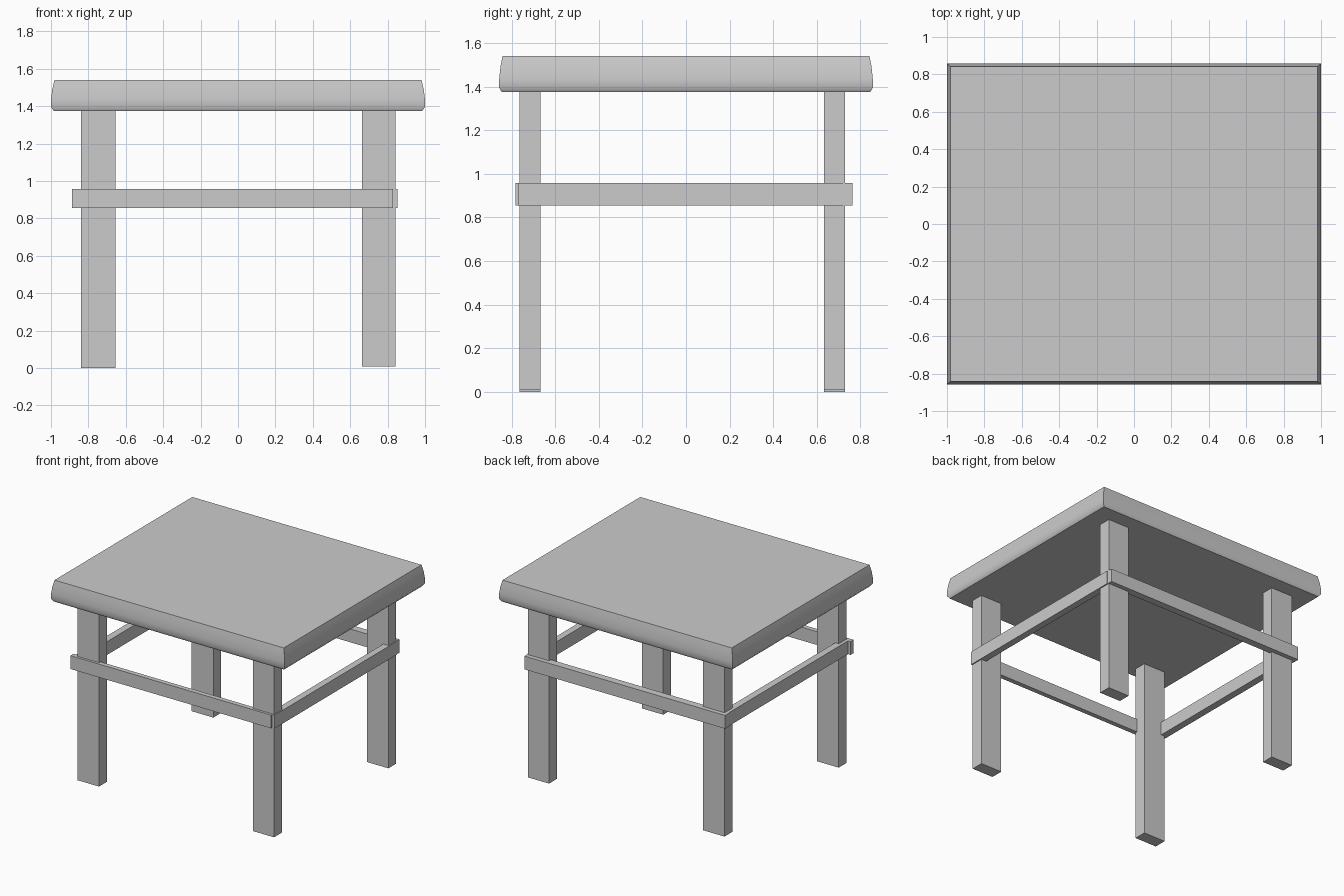
import bpy
import bmesh

if "Cube" in bpy.data.objects:
    bpy.data.objects.remove(bpy.data.objects["Cube"])


def new_object(name, bm):
    bmesh.ops.recalc_face_normals(bm, faces=bm.faces)
    mesh = bpy.data.meshes.new(name)
    bm.to_mesh(mesh)
    bm.free()
    obj = bpy.data.objects.new(name, mesh)
    bpy.context.collection.objects.link(obj)
    return obj


def box(name, x0, x1, y0, y1, z0, z1):
    bm = bmesh.new()
    bmesh.ops.create_cube(bm, size=1)
    for v in bm.verts:
        v.co.x = x1 if v.co.x > 0 else x0
        v.co.y = y1 if v.co.y > 0 else y0
        v.co.z = z1 if v.co.z > 0 else z0
    return new_object(name, bm)


def smooth(obj, angle):
    bpy.ops.object.select_all(action='DESELECT')
    obj.select_set(True)
    bpy.context.view_layer.objects.active = obj
    bpy.ops.object.shade_smooth_by_angle(angle=angle)


# Table top: stacked rectangles giving a softly bulged, mitred edge
bm = bmesh.new()
rings = []
for inset, z in [(0.015, 1.375), (0.0, 1.395), (0.0, 1.435), (0.007, 1.49), (0.019, 1.54)]:
    x, y = 1.0 - inset, 0.857 - inset * 0.8
    rings.append([bm.verts.new(p) for p in [(-x, -y, z), (x, -y, z), (x, y, z), (-x, y, z)]])
for low, high in zip(rings, rings[1:]):
    for i in range(4):
        j = (i + 1) % 4
        bm.faces.new([low[i], low[j], high[j], high[i]])
bm.faces.new(rings[0])
bm.faces.new(rings[-1])
smooth(new_object("table_top", bm), 0.7)

# Four plank legs, broad side to the front
for side, x0, x1, z0 in [("left", -0.84, -0.655, 0.0), ("right", 0.662, 0.843, 0.008)]:
    for end, y0, y1 in [("front", -0.763, -0.667), ("back", 0.634, 0.729)]:
        box(f"{end}_{side}_leg", x0, x1, y0, y1, z0, 1.38)

# Thin rails wrapped around the legs
box("front_rail", -0.887, 0.83, -0.782, -0.745, 0.855, 0.958)
box("back_rail", -0.87, 0.848, 0.706, 0.763, 0.855, 0.958)
box("right_rail", 0.80, 0.852, -0.77, 0.72, 0.855, 0.958)
box("left_rail", -0.865, -0.81, -0.77, 0.75, 0.855, 0.958)
